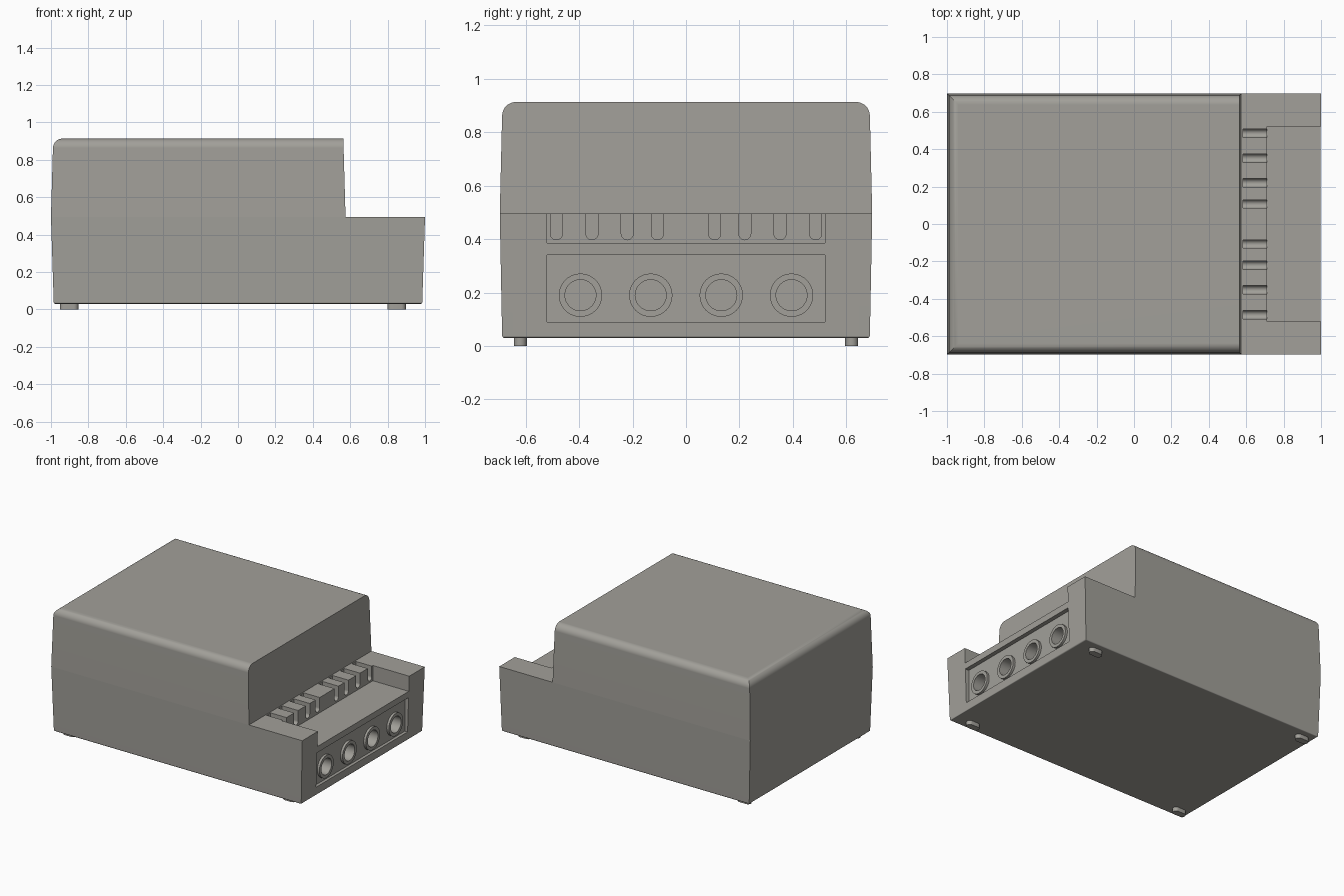
import bpy, bmesh
from math import cos, sin, pi, radians
from mathutils import Vector

if "Cube" in bpy.data.objects:
    bpy.data.objects.remove(bpy.data.objects["Cube"])

grey = bpy.data.materials.new("dark_grey")
grey.diffuse_color = (.36, .35, .32, 1)
grey.use_nodes = True
grey.node_tree.nodes["Principled BSDF"].inputs["Base Color"].default_value = grey.diffuse_color


def finish(name, bm):
    bmesh.ops.remove_doubles(bm, verts=bm.verts[:], dist=1e-5)
    bmesh.ops.recalc_face_normals(bm, faces=bm.faces[:])
    me = bpy.data.meshes.new(name)
    bm.to_mesh(me)
    bm.free()
    me.materials.append(grey)
    ob = bpy.data.objects.new(name, me)
    bpy.context.collection.objects.link(ob)
    return ob


def prism(name, outline, direction):
    bm = bmesh.new()
    f = bm.faces.new([bm.verts.new(p) for p in outline])
    ext = bmesh.ops.extrude_face_region(bm, geom=[f])["geom"]
    bmesh.ops.translate(bm, vec=Vector(direction),
                        verts=[v for v in ext if isinstance(v, bmesh.types.BMVert)])
    return finish(name, bm)


def box(name, x0, x1, y0, y1, z0, z1):
    return prism(name, [(x0, y0, z0), (x1, y0, z0), (x1, y1, z0), (x0, y1, z0)], (0, 0, z1 - z0))


def smooth(ob, angle=30):
    bpy.ops.object.select_all(action='DESELECT')
    ob.select_set(True)
    bpy.context.view_layer.objects.active = ob
    bpy.ops.object.shade_smooth_by_angle(angle=radians(angle))


def cut(ob, cutter):
    cutter.hide_render = True
    m = ob.modifiers.new("cut", 'BOOLEAN')
    m.operation, m.solver, m.object = 'DIFFERENCE', 'EXACT', cutter
    bpy.context.view_layer.objects.active = ob
    bpy.ops.object.modifier_apply(modifier=m.name)
    bpy.data.objects.remove(cutter)


# Housing: stepped side profile, drafted towards top and bottom from the seam
SEAM, TOP, BASE = 0.495, 0.913, 0.03
profile = [(-.985, BASE, .688), (.985, BASE, .688), (1, SEAM, .697), (.575, SEAM, .697),
           (.563, TOP, .687), (-.988, TOP, .687), (-1, SEAM, .697)]
bm = bmesh.new()
near = [bm.verts.new((x, -y, z)) for x, z, y in profile]
far = [bm.verts.new((x, y, z)) for x, z, y in profile]
for side in (near, far):
    bm.faces.new([side[i] for i in (0, 1, 2, 3, 6)])
    bm.faces.new([side[i] for i in (3, 4, 5, 6)])
for i in range(7):
    j = (i + 1) % 7
    bm.faces.new((near[i], near[j], far[j], far[i]))
bmesh.ops.recalc_face_normals(bm, faces=bm.faces[:])


def level_edges(z, skip_x=None):
    return [e for e in bm.edges if all(abs(v.co.z - z) < 1e-4 for v in e.verts)
            and not (skip_x and all(abs(v.co.x - skip_x) < 1e-4 for v in e.verts))]


bmesh.ops.bevel(bm, geom=level_edges(TOP, .563), offset=.05, segments=8, profile=.5, affect='EDGES')
bmesh.ops.bevel(bm, geom=level_edges(BASE), offset=.008, segments=3, profile=.5, affect='EDGES')
housing = finish("housing", bm)

# Terminal step and the recessed socket panel
cut(housing, box("step_cutter", .71, 1.1, -.52, .52, .385, .6))
cut(housing, box("panel_cutter", .965, 1.1, -.52, .52, .09, .34))

# Round-bottomed wire slots
for y in (.107, .22, .352, .485):
    for s in (-1, 1):
        r, zc = .0225, .42
        arc = [(.583, s * y + r * cos(pi + pi * k / 12), zc + r * sin(pi + pi * k / 12))
               for k in range(13)]
        cut(housing, prism("slot_cutter", [(.583, s * y - r, .54)] + arc + [(.583, s * y + r, .54)],
                           (.15, 0, 0)))

# Sockets: bores with a flat collar turned around the x axis
collar = [(.84, 0), (.84, .075), (.96, .081), (.982, .081), (.982, .058), (.88, .058), (.88, 0)]
for n, y in enumerate((-.395, -.132, .132, .395)):
    bore = [(.85, y + .068 * cos(k * pi / 16), .19 + .068 * sin(k * pi / 16)) for k in range(32)]
    cut(housing, prism("bore_cutter", bore, (.2, 0, 0)))
    bm = bmesh.new()
    vs = [bm.verts.new((x, y, .19 + r)) for x, r in collar]
    es = [bm.edges.new(p) for p in zip(vs, vs[1:])]
    bmesh.ops.spin(bm, geom=vs + es, cent=(0, y, .19), axis=(1, 0, 0), angle=2 * pi, steps=40)
    smooth(finish(f"socket_{n + 1}", bm))

# Smooth the fillets, keep the seam crisp
smooth(housing)
for e in housing.data.edges:
    if all(abs(housing.data.vertices[i].co.z - SEAM) < 1e-3 for i in e.vertices):
        e.use_edge_sharp = True
w = housing.modifiers.new("weighted", 'WEIGHTED_NORMAL')
w.keep_sharp = True

# Feet: four oblong pads
for x in (-.903, .848):
    for y in (-.62, .62):
        r, h = .024, .025
        pts = []
        for k in range(22):
            a = -pi / 2 + pi * (k if k <= 10 else k - 1) / 10
            pts.append((x + (h if k <= 10 else -h) + r * cos(a), y + r * sin(a), 0))
        smooth(prism("foot", pts, (0, 0, .04)))
